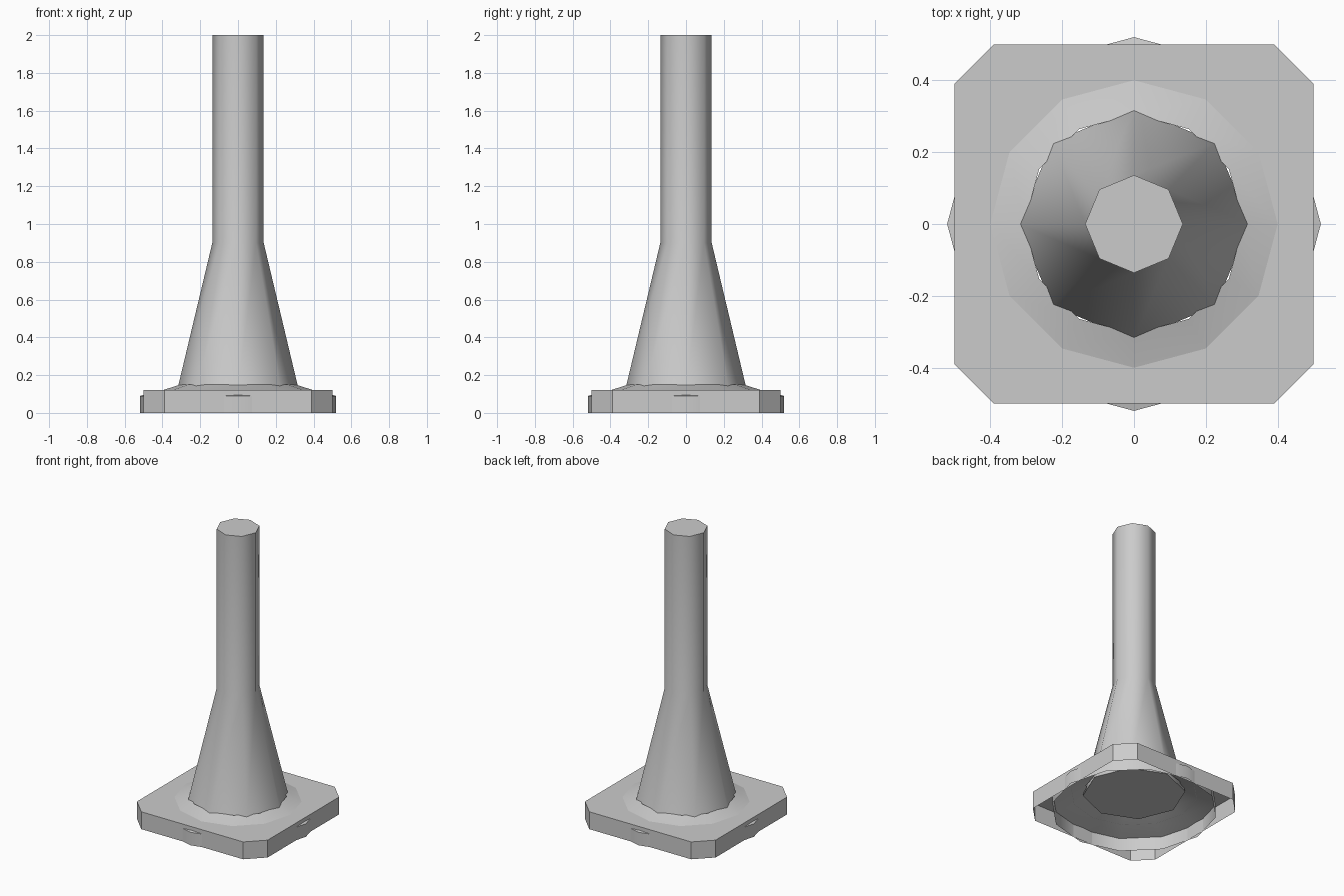
import bpy, bmesh
from math import cos, sin, pi

if "Cube" in bpy.data.objects:
    bpy.data.objects.remove(bpy.data.objects["Cube"])


def ring(n, r, z):
    return [(r * cos(2 * pi * i / n), r * sin(2 * pi * i / n), z) for i in range(n)]


def finish(name, bm, angle=None):
    bmesh.ops.recalc_face_normals(bm, faces=bm.faces)
    me = bpy.data.meshes.new(name)
    bm.to_mesh(me)
    bm.free()
    ob = bpy.data.objects.new(name, me)
    bpy.context.collection.objects.link(ob)
    if angle:
        bpy.ops.object.select_all(action='DESELECT')
        ob.select_set(True)
        bpy.context.view_layer.objects.active = ob
        bpy.ops.object.shade_smooth_by_angle(angle=angle)
    return ob


def lathe(name, n, profile, caps=False, angle=None):
    """Stack n-sided rings from (radius, z) pairs."""
    bm = bmesh.new()
    rows = [[bm.verts.new(p) for p in ring(n, r, z)] for r, z in profile]
    for a, b in zip(rows, rows[1:]):
        for i in range(n):
            j = (i + 1) % n
            bm.faces.new((a[i], a[j], b[j], b[i]))
    if caps:
        bm.faces.new(rows[0][::-1])
        bm.faces.new(rows[-1])
    return finish(name, bm, angle)


# Base plate: square with cut corners, open underneath, hole under the collar
bm = bmesh.new()
h, c, top = 0.5, 0.39, 0.12
outline = [(h, -c), (h, c), (c, h), (-c, h), (-h, c), (-h, -c), (-c, -h), (c, -h)]
low = [bm.verts.new((x, y, 0)) for x, y in outline]
high = [bm.verts.new((x, y, top)) for x, y in outline]
for i in range(8):
    j = (i + 1) % 8
    bm.faces.new((low[i], low[j], high[j], high[i]))
hole = [bm.verts.new(p) for p in ring(12, 0.398, top)]
edges = [bm.edges.get((high[i], high[(i + 1) % 8])) for i in range(8)]
edges += [bm.edges.new((hole[i], hole[(i + 1) % 12])) for i in range(12)]
bmesh.ops.triangle_fill(bm, edges=edges, use_beauty=True)
finish("base_plate", bm)

# Round collar whose corners poke through the middle of each base side
lathe("base_collar", 12, [(0.52, 0), (0.52, 0.09), (0.4, 0.12), (0.305, 0.15)],
      angle=pi / 5.5)

# Octagonal flared foot and straight shaft
lathe("post", 8, [(0.322, 0.12), (0.136, 0.9), (0.136, 2.0)], caps=True, angle=pi / 3.5)
